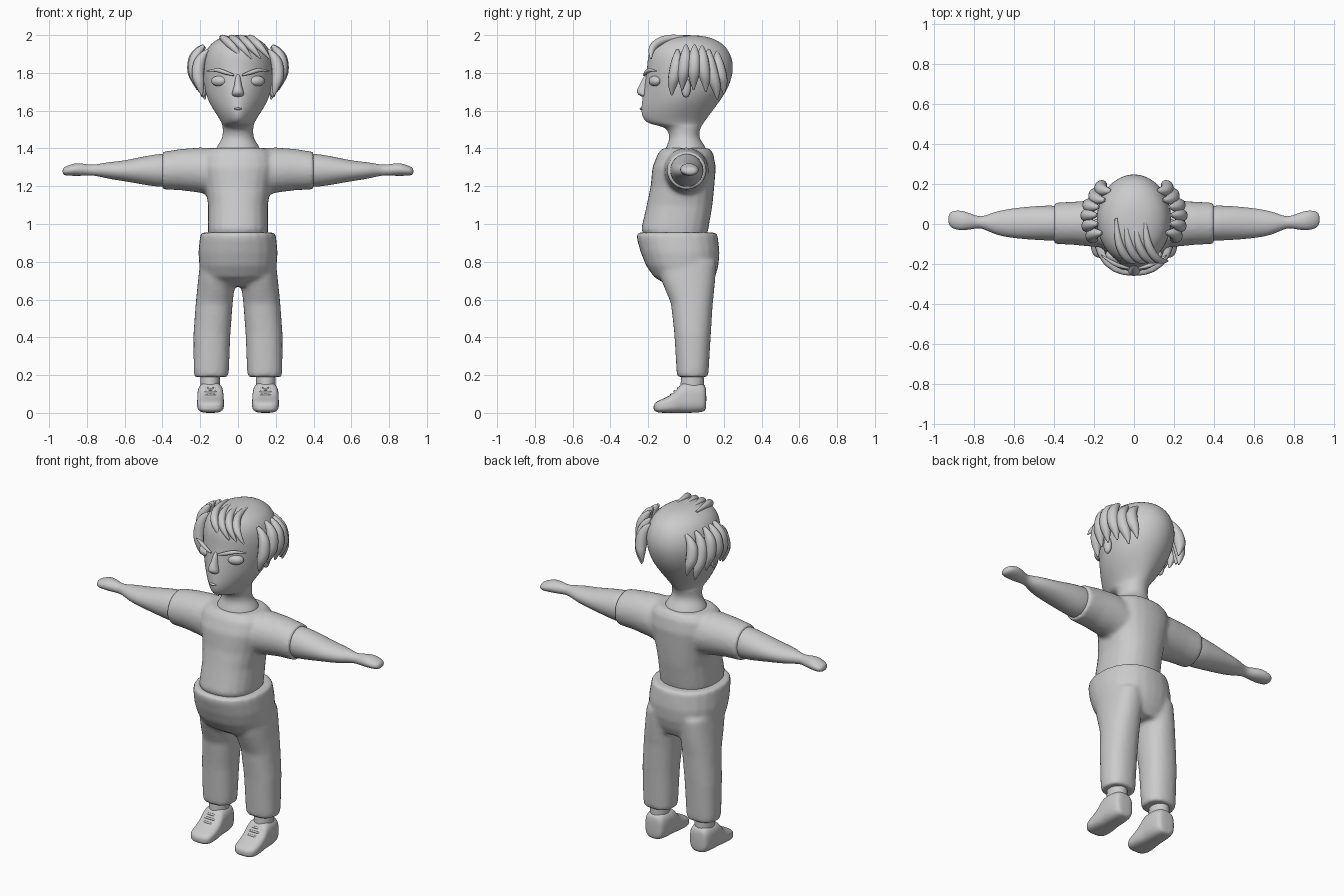
import bpy, bmesh, math
from mathutils import Vector

cube = bpy.data.objects.get("Cube")
if cube:
    bpy.data.objects.remove(cube, do_unlink=True)

grey = bpy.data.materials.new("plain grey")
grey.use_nodes = True
grey.diffuse_color = (0.6, 0.6, 0.6, 1)
grey.node_tree.nodes["Principled BSDF"].inputs["Base Color"].default_value = (0.6, 0.6, 0.6, 1)

AXES = {"z": lambda u, v, w: (u, v, w),
        "x": lambda u, v, w: (w, u, v),
        "y": lambda u, v, w: (u, w, v)}


def finish(name, bm):
    bmesh.ops.recalc_face_normals(bm, faces=bm.faces)
    mesh = bpy.data.meshes.new(name)
    bm.to_mesh(mesh)
    bm.free()
    mesh.materials.append(grey)
    mesh.shade_smooth()
    obj = bpy.data.objects.new(name, mesh)
    bpy.context.collection.objects.link(obj)
    return obj


def add_loft(bm, rows, axis="z", side=1, power=2, n=24):
    """Skin rounded sections; each row is position, u range, v range, optional front power."""
    rings = []
    for w, u0, u1, v0, v1, *front in rows:
        ring = []
        for i in range(n):
            a = 2 * math.pi * i / n
            c, s = math.cos(a), math.sin(a)
            p = front[0] if front and s < 0 else power
            r = (abs(c) ** p + abs(s) ** p) ** (-1 / p)
            x, y, z = AXES[axis]((u0 + u1 + (u1 - u0) * r * c) / 2,
                                 (v0 + v1 + (v1 - v0) * r * s) / 2, w)
            ring.append(bm.verts.new((x * side, y, z)))
        rings.append(ring)
    for a, b in zip(rings, rings[1:]):
        for i in range(n):
            j = (i + 1) % n
            bm.faces.new((a[i], a[j], b[j], b[i]))
    bm.faces.new(rings[0])
    bm.faces.new(rings[-1])


def loft(name, rows, **kw):
    bm = bmesh.new()
    add_loft(bm, rows, **kw)
    obj = finish(name, bm)
    sub = obj.modifiers.new("Rounding", "SUBSURF")
    sub.levels = sub.render_levels = 2
    return obj


def blend(obj, steps):
    """Fuse overlapping volumes into one soft skin."""
    mod = obj.modifiers.new("Fuse", "REMESH")
    mod.mode, mod.voxel_size, mod.use_smooth_shade = "VOXEL", 0.012, True
    mod = obj.modifiers.new("Soften", "SMOOTH")
    mod.factor, mod.iterations = 0.5, steps


def strand(name, points, radii, side=1):
    """Tapered tube along a smooth path."""
    curve = bpy.data.curves.new(name, "CURVE")
    curve.dimensions = "3D"
    curve.bevel_depth, curve.bevel_resolution = 1, 4
    curve.use_fill_caps = True
    sp = curve.splines.new("NURBS")
    sp.points.add(len(points) - 1)
    for p, (x, y, z), r in zip(sp.points, points, radii):
        p.co, p.radius = (x * side, y, z, 1), r
    sp.use_endpoint_u, sp.order_u, sp.resolution_u = True, 3, 6
    curve.materials.append(grey)
    obj = bpy.data.objects.new(name, curve)
    bpy.context.collection.objects.link(obj)


def ball(name, center, size, turn=0):
    bm = bmesh.new()
    bmesh.ops.create_uvsphere(bm, u_segments=20, v_segments=12, radius=1)
    for v in bm.verts:
        v.co = Vector((v.co.x * size[0], v.co.y * size[1], v.co.z * size[2]))
    obj = finish(name, bm)
    obj.location, obj.rotation_euler.z = center, turn


def sym(w, half, v0, v1, *front):
    return (w, -half, half, v0, v1, *front)


# Head and neck
loft("head", [
    sym(1.36, .13, -.12, .12), sym(1.41, .115, -.105, .105), sym(1.445, .087, -.088, .075),
    sym(1.48, .08, -.09, .068), sym(1.515, .082, -.11, .08), sym(1.528, .085, -.195, .09, 1.6),
    sym(1.55, .095, -.228, .105, 1.5), sym(1.59, .122, -.243, .135, 1.5),
    sym(1.65, .16, -.238, .18, 1.55), sym(1.72, .182, -.226, .228, 1.7),
    sym(1.82, .192, -.207, .258, 2), sym(1.9, .18, -.205, .24), sym(1.955, .148, -.175, .2),
    sym(1.99, .09, -.11, .13), sym(2.0, .03, -.04, .05)])

# Face
loft("nose", [sym(1.672, .015, -.235, -.2), sym(1.682, .035, -.25, -.2), sym(1.7, .032, -.268, -.2),
              sym(1.74, .018, -.245, -.19), sym(1.8, .012, -.215, -.18)], n=12)
ball("mouth", (0, -.237, 1.61), (.022, .008, .006))
for side, tag in ((1, "left"), (-1, "right")):
    ball(tag + "_eye", (.1 * side, -.165, 1.757), (.045, .028, .028), .45 * side)
    strand(tag + "_eyebrow", [(.022, -.222, 1.788), (.07, -.212, 1.803), (.115, -.19, 1.818), (.165, -.155, 1.81)],
           (.005, .012, .01, .003), side)
    ball(tag + "_ear", (.185 * side, 0, 1.72), (.02, .025, .05))

# Side hair: drooping locks around each temple
LOCKS = [(-.045, -.075, 1.9, 1.68, .19), (0, -.02, 1.925, 1.71, .21), (.045, .04, 1.925, 1.71, .215),
         (.085, .105, 1.92, 1.7, .205), (.12, .165, 1.9, 1.66, .175), (.165, .2, 1.89, 1.69, .145)]
for side, tag in ((1, "left"), (-1, "right")):
    for i, (y0, y1, top, low, x) in enumerate(LOCKS):
        mid = (top + low) / 2
        strand(f"{tag}_hair_lock_{i + 1}",
               [(x - .03, y0, top + .02), (x + .012, y0, top - .02), (x + .025, (y0 + y1) / 2, mid),
                (x + .01, y1, low + .05), (x, y1, low)],
               (.008, .03, .034, .024, .004), side)

# Fringe: swept strands over the forehead
for i in range(4):
    x = -.09 + .048 * i
    strand(f"fringe_{i + 1}",
           [(x, .03, 1.988), (x + .005, -.07, 1.99), (x + .035, -.15, 1.965),
            (x + .08, -.19, 1.92), (x + .115, -.185, 1.875)],
           (.006, .018, .023, .018, .004))

# Shirt: torso fused with both sleeves
bm = bmesh.new()
add_loft(bm, [sym(.9, .15, -.2, .1), sym(.97, .16, -.238, .118), sym(1.1, .158, -.208, .14),
              sym(1.2, .175, -.187, .15), sym(1.3, .2, -.178, .158), sym(1.37, .19, -.15, .145),
              sym(1.402, .15, -.125, .125)], power=2.4)
for side in (1, -1):
    add_loft(bm, [(.08, -.125, .125, 1.14, 1.4), (.2, -.115, .12, 1.165, 1.405),
                  (.3, -.105, .112, 1.178, 1.398), (.4, -.1, .107, 1.183, 1.382)], axis="x", side=side)
blend(finish("shirt", bm), 6)

# Trousers: hips fused with both legs
bm = bmesh.new()
add_loft(bm, [sym(.67, .15, -.09, .13), sym(.72, .19, -.17, .155), sym(.78, .205, -.212, .172),
              sym(.85, .21, -.24, .178), sym(.92, .203, -.26, .17), sym(.955, .198, -.262, .165)], power=2.3)
for side in (1, -1):
    add_loft(bm, [(.19, .052, .23, -.047, .118), (.22, .048, .235, -.05, .12), (.42, .04, .236, -.062, .132),
                  (.58, .028, .224, -.08, .142), (.7, .015, .212, -.13, .155), (.8, .01, .2, -.16, .16)],
             side=side, power=2.3)
blend(finish("trousers", bm), 8)

for side, tag in ((1, "left"), (-1, "right")):
    # Forearm and mitten hand in one tapering skin
    loft(tag + "_arm", [
        (.35, -.085, .09, 1.195, 1.375), (.42, -.084, .094, 1.195, 1.372), (.5, -.08, .09, 1.208, 1.358),
        (.6, -.072, .08, 1.226, 1.336), (.68, -.058, .066, 1.238, 1.328), (.73, -.036, .048, 1.25, 1.32),
        (.77, -.018, .034, 1.258, 1.312), (.81, -.026, .05, 1.255, 1.318), (.86, -.034, .068, 1.255, 1.325),
        (.905, -.025, .068, 1.255, 1.308), (.93, -.005, .05, 1.262, 1.295)], axis="x", side=side)
    # Ankle
    loft(tag + "_sock", [(.1, .095, .2, -.03, .095), (.15, .095, .2, -.03, .095), (.2, .095, .2, -.025, .095),
                         (.24, .1, .195, -.02, .09)], side=side)
    # Shoe with laces
    loft(tag + "_shoe", [
        (.108, .11, .185, .02, .13), (.095, .085, .207, .004, .158), (.03, .077, .215, 0, .165),
        (-.025, .077, .215, 0, .163), (-.05, .075, .216, 0, .118), (-.09, .074, .217, 0, .088),
        (-.135, .076, .215, 0, .07), (-.162, .09, .2, .006, .056), (-.172, .12, .17, .018, .04)],
        axis="y", side=side, power=3.2)
    for i in range(3):
        y, z = -.078 + .018 * i, .094 + .017 * i
        strand(f"{tag}_lace_{i + 1}", [(.105, y + .01, z - .004), (.12, y, z + .003), (.172, y, z + .003),
                                       (.187, y + .01, z - .004)], (.004, .006, .006, .004), side)
